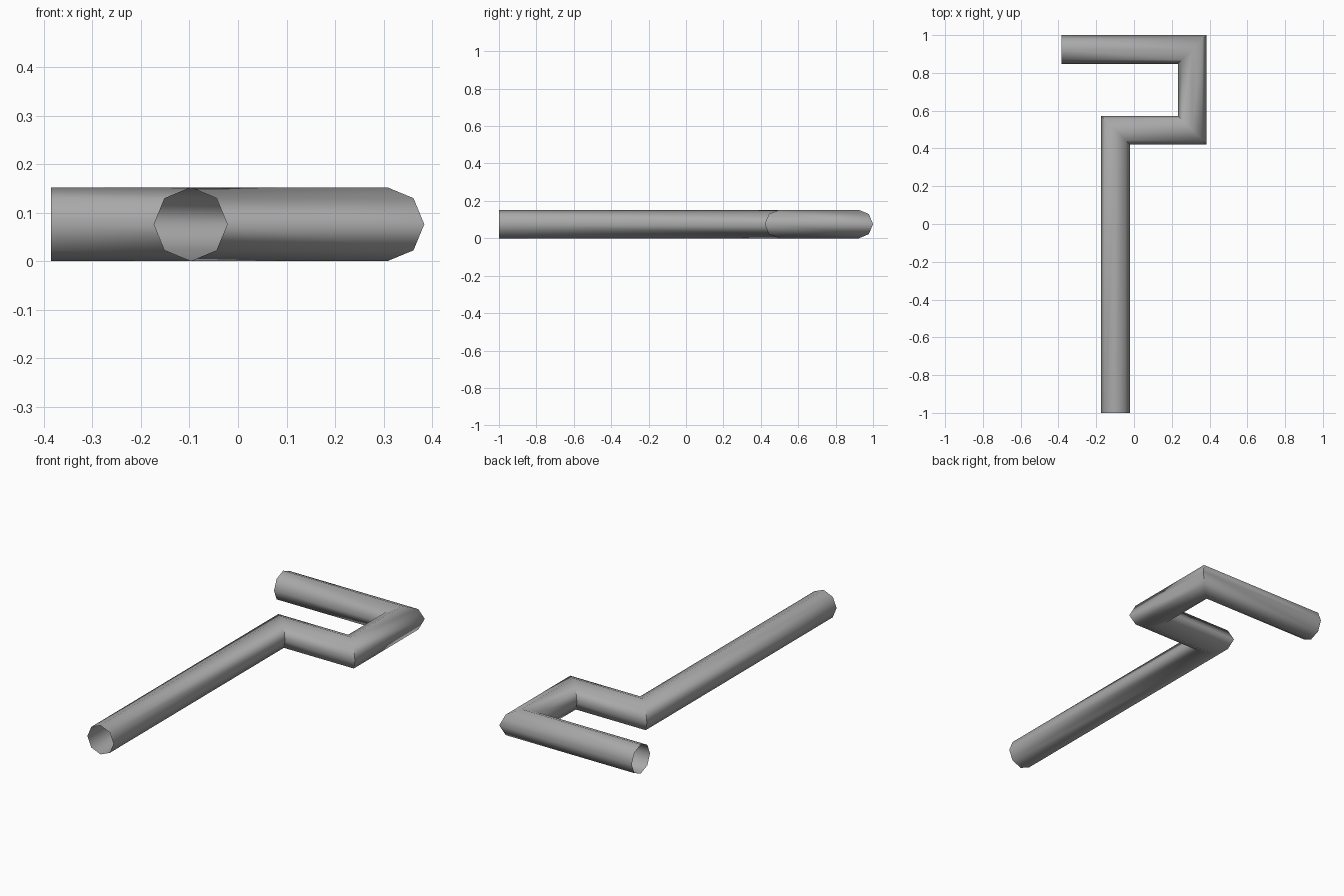
import bpy, bmesh
from math import cos, sin, pi, radians
from mathutils import Vector

cube = bpy.data.objects.get("Cube")
if cube:
    bpy.data.objects.remove(cube, do_unlink=True)

RADIUS = 0.076
SIDES = 8
UP = Vector((0, 0, 1))

grey = bpy.data.materials.new("steel_grey")
grey.use_nodes = True
colour = (0.40, 0.40, 0.40, 1)
grey.diffuse_color = colour
grey.node_tree.nodes["Principled BSDF"].inputs["Base Color"].default_value = colour


def mitred_tube(name, path):
    """Open tube along a level path, with mitred corners."""
    pts = [Vector((x, y, RADIUS)) for x, y in path]
    sides = [(b - a).normalized().cross(UP) for a, b in zip(pts, pts[1:])]
    angles = [2 * pi * k / SIDES for k in range(SIDES)]
    bm = bmesh.new()
    rings = []
    for i, p in enumerate(pts):
        before, after = sides[max(i - 1, 0)], sides[min(i, len(sides) - 1)]
        mitre = (before + after) / (1 + before.dot(after))
        rings.append([bm.verts.new(p + RADIUS * (mitre * cos(a) + UP * sin(a)))
                      for a in angles])
    # Walls between rings, facing outwards
    for r0, r1 in zip(rings, rings[1:]):
        for k in range(SIDES):
            n = (k + 1) % SIDES
            bm.faces.new((r1[k], r1[n], r0[n], r0[k]))
    mesh = bpy.data.meshes.new(name)
    bm.to_mesh(mesh)
    bm.free()
    mesh.materials.append(grey)
    obj = bpy.data.objects.new(name, mesh)
    bpy.context.collection.objects.link(obj)
    return obj


# Crank pipe: long shaft, offset arm, web and handle
crank = mitred_tube("bent_pipe", [(-0.098, -1), (-0.098, 0.497), (0.308, 0.497),
                                  (0.308, 0.924), (-0.385, 0.924)])
bpy.ops.object.select_all(action='DESELECT')
crank.select_set(True)
bpy.context.view_layer.objects.active = crank
bpy.ops.object.shade_smooth_by_angle(angle=radians(60))
